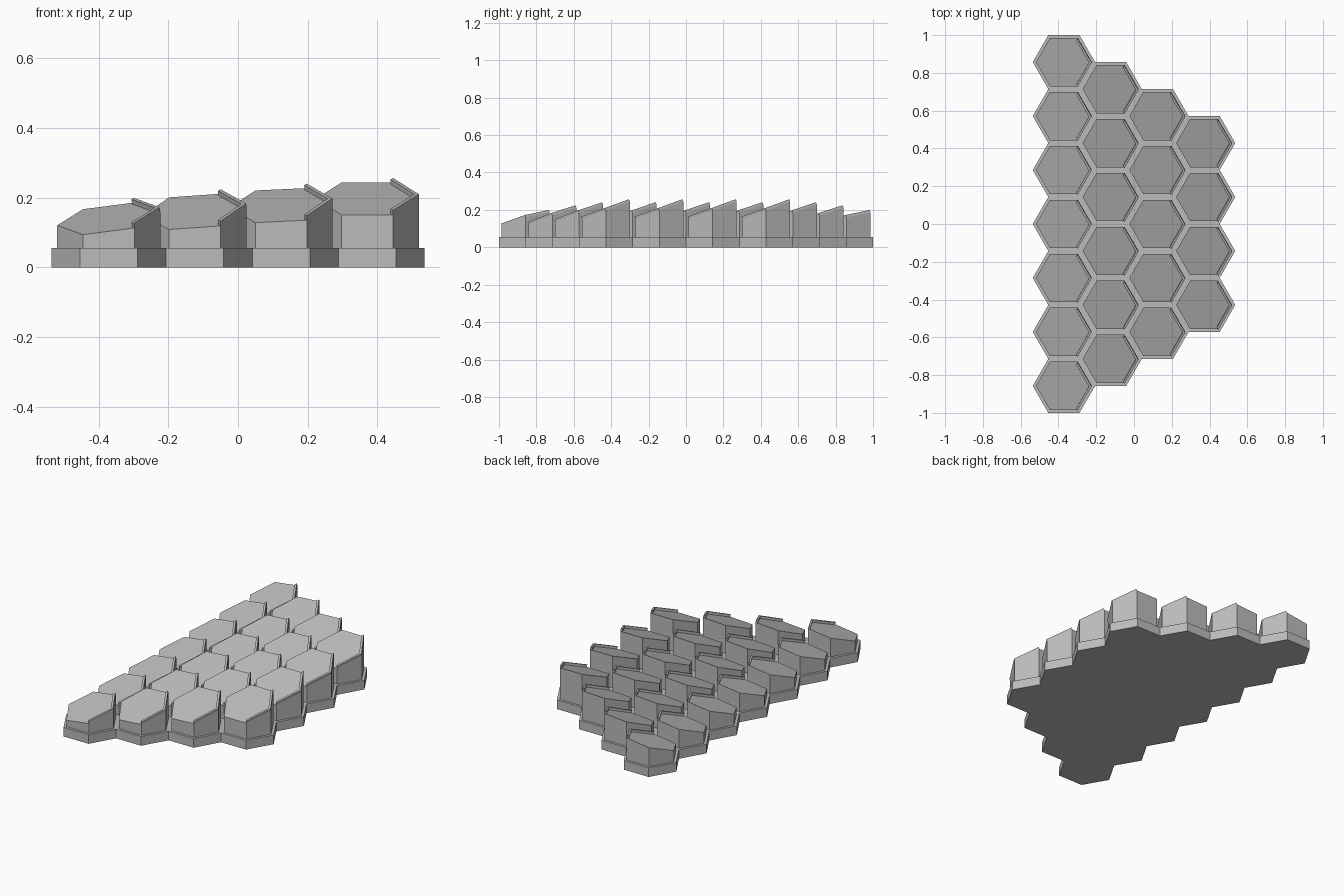
import bpy, bmesh
from math import cos, sin, pi, sqrt
from mathutils import Vector

if "Cube" in bpy.data.objects:
    bpy.data.objects.remove(bpy.data.objects["Cube"])

PITCH = 2 / 7
R = PITCH / sqrt(3)      # footing hexagon
BLOCK_R = 0.148          # raised block hexagon
BASE_H = 0.055
LIP_W, LIP_H = 0.012, 0.014

grey = bpy.data.materials.new("grey")
grey.use_nodes = True
colour = (0.5, 0.5, 0.5, 1)
grey.diffuse_color = colour
grey.node_tree.nodes["Principled BSDF"].inputs["Base Color"].default_value = colour

# cells in column, height of top centre, slope along x, slope along y
COLUMNS = [(7, 0.14, 0.13, 0.285), (6, 0.16, 0.07, 0.36),
           (5, 0.178, 0.045, 0.36), (4, 0.197, 0.0, 0.363)]


def corner(i, r):
    return Vector((r * cos(i * pi / 3), r * sin(i * pi / 3), 0))


def extrude(bm, faces, offset):
    """Turn flat faces into a closed solid."""
    res = bmesh.ops.extrude_face_region(bm, geom=faces, use_keep_orig=True)
    moved = [g for g in res["geom"] if isinstance(g, bmesh.types.BMVert)]
    bmesh.ops.translate(bm, verts=moved, vec=offset)
    return moved


def finish(bm, name):
    bmesh.ops.recalc_face_normals(bm, faces=bm.faces)
    mesh = bpy.data.meshes.new(name)
    bm.to_mesh(mesh)
    bm.free()
    mesh.materials.append(grey)
    return mesh


def place(name, mesh, location=(0, 0, 0)):
    ob = bpy.data.objects.new(name, mesh)
    ob.location = location
    bpy.context.collection.objects.link(ob)


def block_mesh(centre_z, sx, sy):
    """Hexagonal block with a tilted top."""
    bm = bmesh.new()
    ring = [bm.verts.new(corner(i, BLOCK_R)) for i in range(6)]
    for v in extrude(bm, [bm.faces.new(ring)], (0, 0, 0)):
        v.co.z = centre_z - BASE_H + sx * v.co.x + sy * v.co.y
    return finish(bm, "block")


def lip_mesh(centre_z, sx, sy):
    """Raised strip along the two +x edges, square to the tilted top."""
    bm = bmesh.new()

    def on_top(i, r):
        p = corner(i, r)
        p.z = centre_z - BASE_H + sx * p.x + sy * p.y
        return bm.verts.new(p)

    outer = [on_top(i, BLOCK_R) for i in (-1, 0, 1)]
    inner = [on_top(i, BLOCK_R - LIP_W / cos(pi / 6)) for i in (-1, 0, 1)]
    faces = [bm.faces.new((outer[k], outer[k + 1], inner[k + 1], inner[k]))
             for k in (0, 1)]
    extrude(bm, faces, Vector((-sx, -sy, 1)).normalized() * LIP_H)
    return finish(bm, "lip")


# Blocks and lips, column by column
footing = bmesh.new()
for c, (count, z, sx, sy) in enumerate(COLUMNS):
    block, lip = block_mesh(z, sx, sy), lip_mesh(z, sx, sy)
    x = (c - 1.5) * 1.5 * R
    for n in range(count):
        y = (n - (count - 1) / 2) * PITCH
        place(f"block_{c + 1}_{n + 1}", block, (x, y, BASE_H))
        place(f"lip_{c + 1}_{n + 1}", lip, (x, y, BASE_H))
        footing.faces.new([footing.verts.new(corner(i, R) + Vector((x, y, 0)))
                           for i in range(6)])

# Joined footing slab
bmesh.ops.remove_doubles(footing, verts=footing.verts, dist=0.001)
extrude(footing, footing.faces[:], (0, 0, BASE_H))
place("footing", finish(footing, "footing"))
